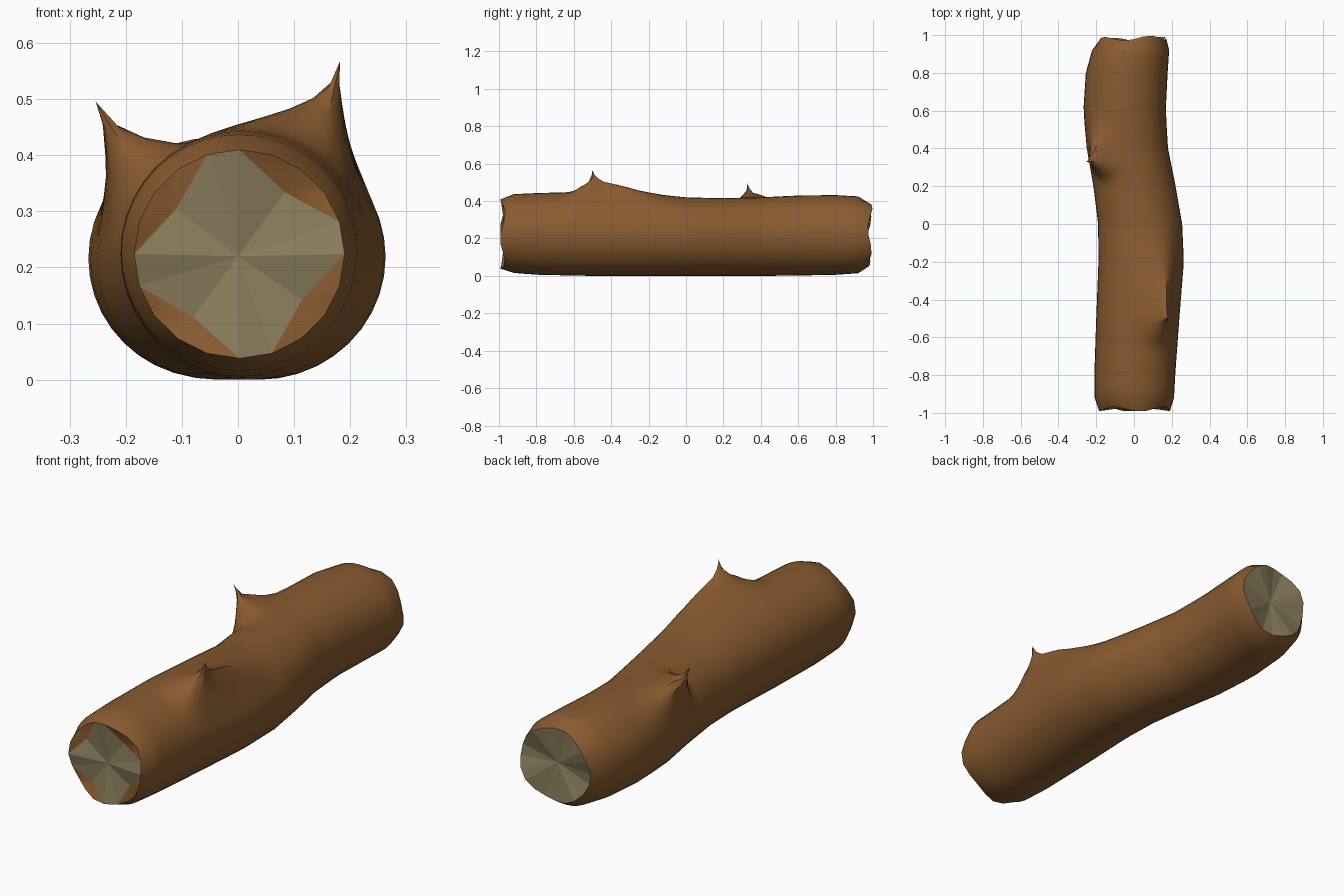
import bpy, bmesh, math
from mathutils import Vector

if "Cube" in bpy.data.objects:
    bpy.data.objects.remove(bpy.data.objects["Cube"])

N = 40          # points round the log
STEP = 2 * math.pi / N

# y, left x, right x, bottom z, top z
PROFILE = [
    (-0.98, -0.185, 0.19, 0.038, 0.410), (-0.92, -0.208, 0.212, 0.016, 0.437),
    (-0.80, -0.210, 0.218, 0.006, 0.443), (-0.50, -0.200, 0.240, 0.000, 0.450),
    (-0.20, -0.188, 0.264, 0.000, 0.440), (0.00, -0.190, 0.255, 0.000, 0.420),
    (0.20, -0.215, 0.220, 0.000, 0.415), (0.40, -0.250, 0.180, 0.000, 0.420),
    (0.60, -0.268, 0.168, 0.002, 0.430), (0.80, -0.255, 0.178, 0.006, 0.432),
    (0.92, -0.222, 0.186, 0.014, 0.425), (0.98, -0.185, 0.172, 0.045, 0.390)]

# Broken branch stubs: tip, log angle, reach towards -y / +y, reach down / over the top
STUBS = [
    (Vector((0.182, -0.50, 0.568)), 51, 0.19, 0.55, 36, 62),
    (Vector((-0.255, 0.33, 0.498)), 138, 0.12, 0.30, 36, 48)]


def section(y):
    y = max(-0.98, min(0.98, y))
    for a, b in zip(PROFILE, PROFILE[1:]):
        if y <= b[0]:
            t = (y - a[0]) / (b[0] - a[0])
            return [p + (q - p) * t for p, q in zip(a[1:], b[1:])]
    return PROFILE[-1][1:]


def log_point(y, j):
    ang = j * STEP
    deg = math.degrees(ang)
    l, r, b, t = section(y)
    p = Vector(((l + r) / 2 + (r - l) / 2 * math.cos(ang), y,
                (b + t) / 2 + (t - b) / 2 * math.sin(ang)))
    for tip, mid, front, back, down, over in STUBS:
        dy = y - tip.y
        da = (deg - mid + 180) % 360 - 180
        if mid > 90:
            da = -da                     # positive is always towards the top
        u = dy / (back if dy > 0 else front)
        v = da / (over if da > 0 else down)
        d = math.hypot(u, v)
        if d < 1:
            w = min(1, (1 - d) ** 2 * 1.12)
            p = p + (tip - p) * w * Vector((1, 0, 1)).length / math.sqrt(2) \
                if d < 0.35 else p + Vector((tip.x - p.x, (tip.y - p.y) * 0.3, tip.z - p.z)) * w
    return p


def end_ring(y, amount, phase):
    # uneven saw cut on a coarser polygon
    pts = [log_point(y, j) for j in range(N)]
    for j in range(N):
        pts[j].y += amount * math.cos(4 * j * STEP + phase)
    for j in range(1, N, 2):
        pts[j] = (pts[j - 1] + pts[(j + 1) % N]) / 2
    return pts


def material(name, col):
    m = bpy.data.materials.new(name)
    m.diffuse_color = (*col, 1)
    m.use_nodes = True
    m.node_tree.nodes["Principled BSDF"].inputs["Base Color"].default_value = m.diffuse_color
    return m


def make(name, bm, mat, smooth):
    bmesh.ops.recalc_face_normals(bm, faces=bm.faces[:])
    me = bpy.data.meshes.new(name)
    bm.to_mesh(me)
    bm.free()
    ob = bpy.data.objects.new(name, me)
    bpy.context.collection.objects.link(ob)
    me.materials.append(mat)
    if smooth:
        bpy.context.view_layer.objects.active = ob
        ob.select_set(True)
        bpy.ops.object.shade_smooth_by_angle(angle=math.radians(30))
        ob.select_set(False)
    return ob


bark_mat = material("bark", (0.25, 0.105, 0.03))
wood_mat = material("cut_wood", (0.26, 0.205, 0.11))

# Bark: rings skinned along the log, denser round the stubs
ys = [-0.92, -0.86, -0.78]
ys += [-0.70 + 0.025 * i for i in range(13)]
ys += [-0.36 + 0.06 * i for i in range(9)]
ys += [0.18 + 0.025 * i for i in range(13)]
ys += [0.54, 0.62, 0.70, 0.80, 0.87, 0.92]
front = end_ring(-0.98, -0.013, math.pi * 0.2)
back = end_ring(0.98, 0.012, 2.2)
for p in back:
    p.y += 0.025 * (p.z - 0.22) + 0.02 * p.x
rings = [front] + [[log_point(y, j) for j in range(N)] for y in ys] + [back]

bm = bmesh.new()
vr = [[bm.verts.new(p) for p in ring] for ring in rings]
for a, b in zip(vr, vr[1:]):
    for j in range(N):
        k = (j + 1) % N
        bm.faces.new((a[j], a[k], b[k], b[j]))

# Bark folding over the front cut in four notches
centre = Vector((0, -0.965, 0.22))
notches = {}
for mid in (6, 16, 26, 36):
    p = centre.lerp(front[mid], 0.74)
    p.y = -0.963
    notches[mid] = p
    v = bm.verts.new(p)
    for j in range(mid - 4, mid + 4):
        bm.faces.new((vr[0][j % N], vr[0][(j + 1) % N], v))
make("bark", bm, bark_mat, True)


def cut_face(name, loop, mid):
    bm = bmesh.new()
    c = bm.verts.new(mid)
    vs = [bm.verts.new(p) for p in loop]
    for a, b in zip(vs, vs[1:] + vs[:1]):
        bm.faces.new((a, b, c))
    # face outwards along the log
    for f in bm.faces:
        f.normal_update()
    make(name, bm, wood_mat, False)


# Sawn ends
loop = []
for j in range(0, N, 2):
    near = [m for m in notches if abs((j - m + N // 2) % N - N // 2) < 4]
    if not near:
        loop.append(front[j])
    elif j == near[0]:
        loop.append(notches[j])
cut_face("front_cut_face", loop, centre)
cut_face("back_cut_face", back[::2], Vector((-0.005, 0.955, 0.22)))
